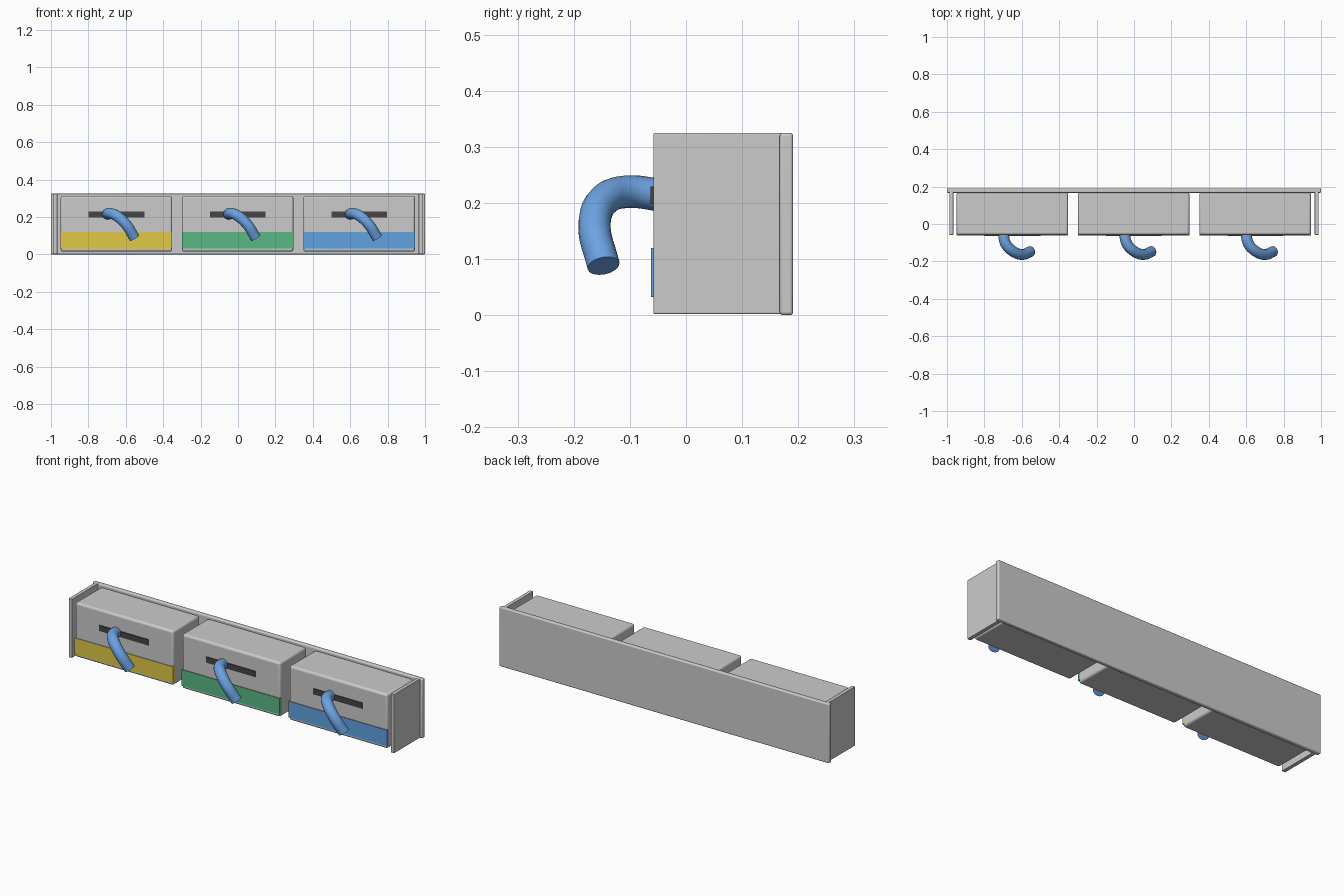
import bpy

if "Cube" in bpy.data.objects:
    bpy.data.objects.remove(bpy.data.objects["Cube"])


def material(name, rgb):
    m = bpy.data.materials.new(name)
    m.diffuse_color = (*rgb, 1)
    m.use_nodes = True
    m.node_tree.nodes["Principled BSDF"].inputs["Base Color"].default_value = m.diffuse_color
    return m


def smooth(o):
    bpy.ops.object.select_all(action='DESELECT')
    o.select_set(True)
    bpy.context.view_layer.objects.active = o
    bpy.ops.object.shade_smooth_by_angle(angle=0.6)


def box(name, lo, hi, bevel=0, mat=None):
    bpy.ops.mesh.primitive_cube_add(size=1, location=[(a + b) / 2 for a, b in zip(lo, hi)])
    o = bpy.context.object
    o.name = name
    o.scale = [b - a for a, b in zip(lo, hi)]
    bpy.ops.object.transform_apply(location=False, rotation=False, scale=True)
    if bevel:
        b = o.modifiers.new("bevel", 'BEVEL')
        b.width, b.segments = bevel, 4
        smooth(o)
    if mat:
        o.data.materials.append(mat)
    return o


def hook(name, x, mat):
    # curved tube leaving the slot, bending sideways and down
    path = [(-0.05, -0.045, 0.214), (-0.036, -0.105, 0.22), (0.0, -0.144, 0.207),
            (0.049, -0.163, 0.163), (0.097, -0.147, 0.088)]
    c = bpy.data.curves.new(name, 'CURVE')
    c.dimensions = '3D'
    c.bevel_depth, c.bevel_resolution = 0.029, 6
    c.resolution_u = 8
    c.use_fill_caps = True
    s = c.splines.new('BEZIER')
    s.bezier_points.add(len(path) - 1)
    for p, co in zip(s.bezier_points, path):
        p.co = (co[0] + x, co[1], co[2])
        p.handle_left_type = p.handle_right_type = 'AUTO'
    o = bpy.data.objects.new(name, c)
    bpy.context.collection.objects.link(o)
    bpy.ops.object.select_all(action='DESELECT')
    o.select_set(True)
    bpy.context.view_layer.objects.active = o
    bpy.ops.object.convert(target='MESH')
    o = bpy.context.object
    o.name = name
    o.data.materials.append(mat)
    smooth(o)


blue = material("hook_blue", (0.15, 0.36, 0.75))
dark = material("slot_dark", (0.06, 0.06, 0.065))

# Back plate and end panels
box("back_plate", (-1, 0.167, 0), (1, 0.191, 0.325), 0.006)
for side, s in (("left", -1), ("right", 1)):
    x0, x1 = sorted((s * 0.966, s * 0.987))
    box(side + "_end_panel", (x0, -0.058, 0.002), (x1, 0.172, 0.325), 0.003)

# Three bins, each with slot, coloured band and hook
bins = (("small", -0.65, (0.75, 0.58, 0.06)),
        ("medium", -0.002, (0.1, 0.48, 0.23)),
        ("large", 0.648, (0.12, 0.36, 0.75)))
for size, x, colour in bins:
    box(size + "_bin", (x - 0.298, -0.058, 0.015), (x + 0.298, 0.17, 0.313), 0.012)
    box(size + "_slot", (x - 0.149, -0.063, 0.198), (x + 0.149, -0.05, 0.229), 0, dark)
    box(size + "_colour_band", (x - 0.298, -0.062, 0.032), (x + 0.298, -0.045, 0.12), 0,
        material(size + "_band", colour))
    hook(size + "_hook", x, blue)
